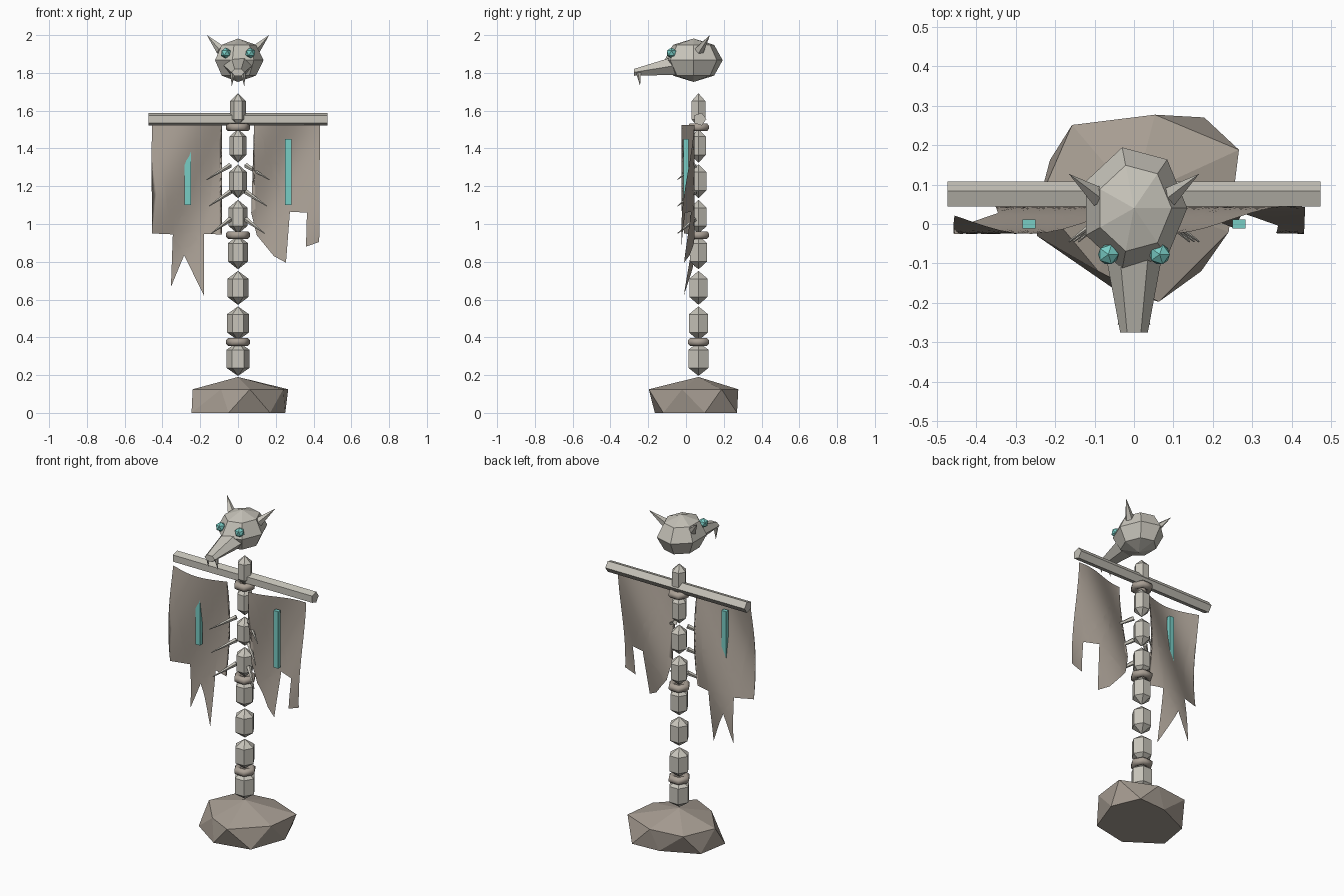
import bpy, bmesh, math
from mathutils import Vector, Matrix

cube = bpy.data.objects.get("Cube")
if cube:
    bpy.data.objects.remove(cube, do_unlink=True)


def material(name, rgb):
    m = bpy.data.materials.new(name)
    m.use_nodes = True
    m.diffuse_color = (*rgb, 1)
    m.node_tree.nodes["Principled BSDF"].inputs["Base Color"].default_value = (*rgb, 1)
    return m


BONE = material("pale bone", (0.57, 0.55, 0.49))
HIDE = material("dusty brown", (0.40, 0.35, 0.30))
TEAL = material("glowing teal", (0.19, 0.61, 0.56))


def finish(name, bm, mat, smooth=False, closed=True):
    if closed:
        bmesh.ops.recalc_face_normals(bm, faces=bm.faces)
    for f in bm.faces:
        f.smooth = smooth
    mesh = bpy.data.meshes.new(name)
    bm.to_mesh(mesh)
    bm.free()
    mesh.materials.append(mat)
    obj = bpy.data.objects.new(name, mesh)
    bpy.context.collection.objects.link(obj)
    return obj


def loft(name, rings, mat):
    """Skin a row of equal rings and cap both ends."""
    bm = bmesh.new()
    loops = [[bm.verts.new(p) for p in ring] for ring in rings]
    n = len(loops[0])
    for a, b in zip(loops, loops[1:]):
        for i in range(n):
            j = (i + 1) % n
            bm.faces.new((a[i], a[j], b[j], b[i]))
    bm.faces.new(loops[0])
    bm.faces.new(loops[-1])
    bmesh.ops.remove_doubles(bm, verts=bm.verts, dist=1e-5)
    return finish(name, bm, mat)


def circle(sides, start=0.0):
    return [(math.cos(start + math.tau * i / sides), math.sin(start + math.tau * i / sides))
            for i in range(sides)]


def lathe(name, profile, sides, center, mat, scale=(1, 1)):
    cx, cy, cz = center
    loft(name, [[(cx + r * scale[0] * c, cy + r * scale[1] * s, cz + z) for c, s in circle(sides)]
                for r, z in profile], mat)


def spike(name, a, b, r1, r2, sides, mat):
    a, b = Vector(a), Vector(b)
    d = b - a
    turn = d.to_track_quat('Z', 'Y').to_matrix().to_4x4()
    bm = bmesh.new()
    bmesh.ops.create_cone(bm, cap_ends=True, segments=sides, radius1=r1, radius2=r2,
                          depth=d.length, matrix=Matrix.Translation((a + b) / 2) @ turn)
    bmesh.ops.remove_doubles(bm, verts=bm.verts, dist=1e-5)
    finish(name, bm, mat)


SPINE_Y = 0.066

# Rock base: hull of a twisted pair of rings and a low peak
top = [(-0.157, 0.251), (0.053, 0.277), (0.266, 0.188), (0.24, -0.02),
       (0.063, -0.197), (-0.09, -0.12), (-0.24, 0.06)]
bottom = [(-0.213, 0.162), (0, 0.26), (0.178, 0.27), (0.25, 0.1),
          (0.17, -0.12), (-0.05, -0.165), (-0.246, -0.03)]
bm = bmesh.new()
for ring, z in ((top, 0.125), (bottom, 0)):
    for x, y in ring:
        bm.verts.new((x, y, z))
bm.verts.new((0, SPINE_Y, 0.19))
bmesh.ops.convex_hull(bm, input=bm.verts)
finish("rock_base", bm, HIDE)

# Spine of tapering six-sided vertebrae
for i in range(8):
    r = 0.061 - 0.0026 * i
    lathe(f"vertebra_{i + 1}", [(0, -0.09), (r, -0.048), (r, 0.048), (0, 0.09)], 6,
          (0, SPINE_Y, 0.286 + 0.188 * i), BONE)

# Rounded binding rings between vertebrae
for i, z in enumerate((0.375, 0.941, 1.512)):
    bm = bmesh.new()
    loops = []
    for c, s in circle(6):
        loops.append([bm.verts.new(((0.044 + 0.022 * u) * c, SPINE_Y + (0.044 + 0.022 * u) * s,
                                    z + 0.022 * v)) for u, v in circle(8, math.pi / 8)])
    for k in range(6):
        a, b = loops[k], loops[(k + 1) % 6]
        for j in range(8):
            m = (j + 1) % 8
            bm.faces.new((a[j], a[m], b[m], b[j]))
    finish(f"binding_ring_{i + 1}", bm, HIDE, smooth=True)

# Five-sided crossbar
loft("crossbar", [[(x, 0.073 + 0.035 * c, 1.555 + 0.035 * s) for c, s in circle(5)]
                  for x in (-0.473, 0.473)], BONE)


# Tattered cloths, rippled after being cut into a grid
def cloth(name, outline, ripple):
    bm = bmesh.new()
    bm.faces.new([bm.verts.new((x, 0, z)) for x, z in outline])
    bmesh.ops.triangulate(bm, faces=bm.faces[:])
    for axis, low, count in ((0, -0.46, 24), (2, 0.6, 24)):
        normal = Vector((0, 0, 0))
        normal[axis] = 1
        for k in range(count):
            bmesh.ops.bisect_plane(bm, geom=bm.verts[:] + bm.edges[:] + bm.faces[:], dist=1e-4,
                                   plane_co=normal * (low + 0.04 * k), plane_no=normal)
    for v in bm.verts:
        v.co.y = 0.01 + 0.035 * math.sin(ripple(v.co.x, v.co.z))
    finish(name, bm, HIDE, smooth=True, closed=False)


cloth("right_cloth",
      [(-0.455, 1.525), (-0.458, 1.36), (-0.43, 1.16), (-0.455, 0.95), (-0.345, 0.945),
       (-0.355, 0.667), (-0.285, 0.835), (-0.18, 0.62), (-0.18, 0.947), (-0.085, 0.945),
       (-0.1, 1.23), (-0.085, 1.525)],
      lambda x, z: 10 * (x + 0.265) - 5 * (z - 1.45) - 1.2)
cloth("left_cloth",
      [(0.085, 1.525), (0.095, 1.25), (0.07, 1.06), (0.1, 0.94), (0.19, 0.83), (0.254, 0.795),
       (0.275, 1.065), (0.365, 1.06), (0.36, 0.88), (0.43, 0.905), (0.434, 1.525)],
      lambda x, z: 10 * (x - 0.265) - 5 * (z - 1.45) + 0.6)

# Skull and snout
a = math.sqrt(0.5)
lathe("skull", [(0, -0.115), (a, -0.115 * a), (1, 0), (a, 0.115 * a), (0, 0.115)], 7,
      (0, 0.04, 1.867), BONE, scale=(0.135, 0.158))
loft("snout", [[(w * c, y, z + h * s) for c, s in circle(6)]
               for y, z, w, h in ((-0.05, 1.84, 0.077, 0.058), (-0.275, 1.803, 0.035, 0.021))], BONE)

# Mirrored details
for side, s in (("left", 1), ("right", -1)):
    bm = bmesh.new()
    bmesh.ops.create_icosphere(bm, subdivisions=1, radius=0.029,
                               matrix=Matrix.Translation((s * 0.065, -0.077, 1.905)))
    finish(f"{side}_eye", bm, TEAL)
    spike(f"{side}_horn", (s * 0.09, 0.07, 1.92), (s * 0.165, 0.127, 2.0), 0.027, 0, 5, BONE)
    spike(f"{side}_fang", (s * 0.028, -0.25, 1.8), (s * 0.033, -0.243, 1.73), 0.014, 0, 5, BONE)
    for i, z in enumerate((1.31, 1.17, 1.025)):
        spike(f"{side}_rib_{i + 1}", (s * 0.042, 0.045, z), (s * (0.165 - 0.012 * i), -0.045, z - 0.075),
              0.014, 0.002, 5, BONE)
    bm = bmesh.new()
    bmesh.ops.create_cube(bm, size=1, matrix=Matrix.Translation((s * 0.266, 0, 1.275))
                          @ Matrix.Diagonal((0.032, 0.024, 0.35, 1)))
    finish(f"{side}_cloth_stripe", bm, TEAL)
